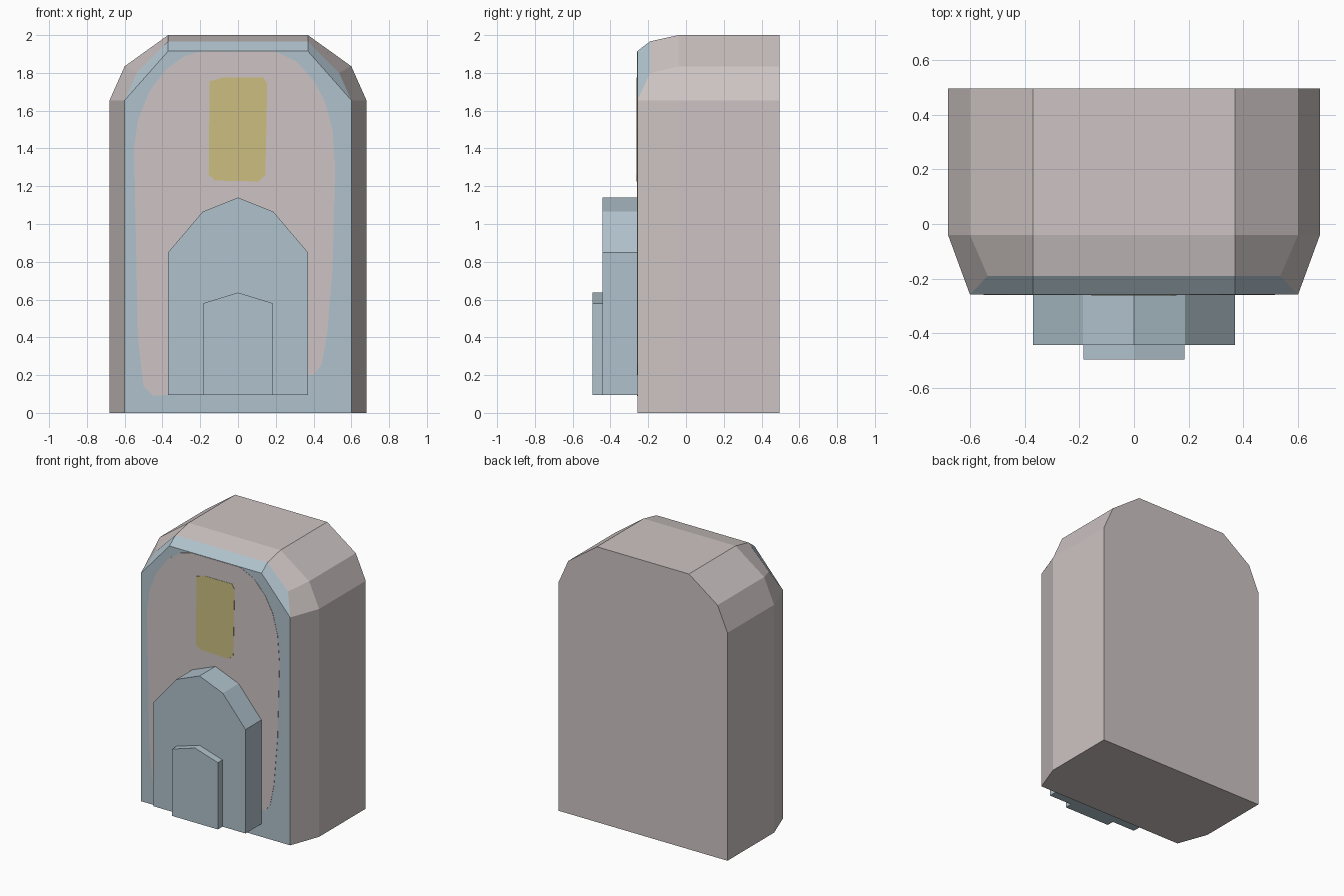
import bpy, bmesh

if "Cube" in bpy.data.objects:
    bpy.data.objects.remove(bpy.data.objects["Cube"])


def material(name, srgb):
    m = bpy.data.materials.new(name)
    lin = [((c / 255 + 0.055) / 1.055) ** 2.4 for c in srgb]
    m.diffuse_color = (*lin, 1)
    m.use_nodes = True
    m.node_tree.nodes["Principled BSDF"].inputs["Base Color"].default_value = m.diffuse_color
    return m


STONE = material("warm_grey_stone", (205, 196, 195))
BLUE = material("pale_blue", (176, 194, 204))
YELLOW = material("dull_yellow", (204, 190, 128))


def mirrored(half):
    """Close a right-hand outline (bottom to top) with its mirror image."""
    return half + [(-x, z) for x, z in reversed(half) if x > 0]


def loft(name, rings, mats, rule=None):
    """Skin a list of (y, outline) rings, front ring last, and cap both ends."""
    bm = bmesh.new()
    rows = [[bm.verts.new((x, y(i) if callable(y) else y, z))
             for i, (x, z) in enumerate(pts)] for y, pts in rings]
    n = len(rows[0])
    bm.faces.new(rows[0])
    for k in range(len(rows) - 1):
        for i in range(n):
            j = (i + 1) % n
            f = bm.faces.new((rows[k][i], rows[k][j], rows[k + 1][j], rows[k + 1][i]))
            f.material_index = rule(k) if rule else 0
    cap = bm.faces.new(rows[-1])
    cap.material_index = rule(len(rows) - 1) if rule else 0
    bmesh.ops.remove_doubles(bm, verts=bm.verts, dist=1e-4)
    bmesh.ops.recalc_face_normals(bm, faces=bm.faces)
    mesh = bpy.data.meshes.new(name)
    bm.to_mesh(mesh)
    bm.free()
    for m in mats:
        mesh.materials.append(m)
    ob = bpy.data.objects.new(name, mesh)
    bpy.context.collection.objects.link(ob)
    return ob


FRONT = -0.258

# Main body: stone block with bevelled shoulders; the front rim and face are blue
outer = mirrored([(0.68, 0), (0.68, 1.655), (0.60, 1.835), (0.37, 2.0)])
rim = mirrored([(0.60, 0), (0.60, 1.655), (0.535, 1.80), (0.37, 1.967)])
face = mirrored([(0.60, 0), (0.60, 1.655), (0.60, 1.655), (0.37, 1.915)])
rim_y = lambda i: -0.19 if i in (2, 3, 4, 5) else FRONT
loft("body", [(0.495, outer), (-0.04, outer), (rim_y, rim), (FRONT, face)],
     [STONE, BLUE], lambda k: 1 if k >= 2 else 0)

# Painted stone area on the front face, slightly uneven left to right
panel = [(-0.37, 0.095), (0.30, 0.20), (0.40, 0.20), (0.44, 0.25), (0.47, 0.40),
         (0.50, 0.75), (0.515, 1.30), (0.50, 1.50), (0.46, 1.65), (0.40, 1.76),
         (0.31, 1.86), (0.20, 1.912), (-0.20, 1.912), (-0.28, 1.89), (-0.38, 1.82),
         (-0.47, 1.70), (-0.53, 1.55), (-0.55, 1.40), (-0.54, 0.90), (-0.53, 0.40),
         (-0.50, 0.14), (-0.45, 0.09)]
loft("front_panel", [(FRONT + 0.001, panel), (FRONT - 0.002, panel)], [STONE])

# Yellow window with clipped corners
window = [(-0.12, 1.23), (0.11, 1.225), (0.145, 1.26), (0.155, 1.74), (0.135, 1.775),
          (-0.08, 1.775), (-0.15, 1.755), (-0.155, 1.26)]
loft("window", [(FRONT, window), (FRONT - 0.004, window)], [YELLOW])

# Stepped arch in front of the body
arch = mirrored([(0.37, 0.095), (0.37, 0.85), (0.187, 1.065), (0, 1.14)])
loft("large_arch", [(FRONT + 0.002, arch), (-0.442, arch)], [BLUE])
door = mirrored([(0.185, 0.095), (0.185, 0.58), (0, 0.637)])
loft("small_arch", [(-0.44, door), (-0.495, door)], [BLUE])
